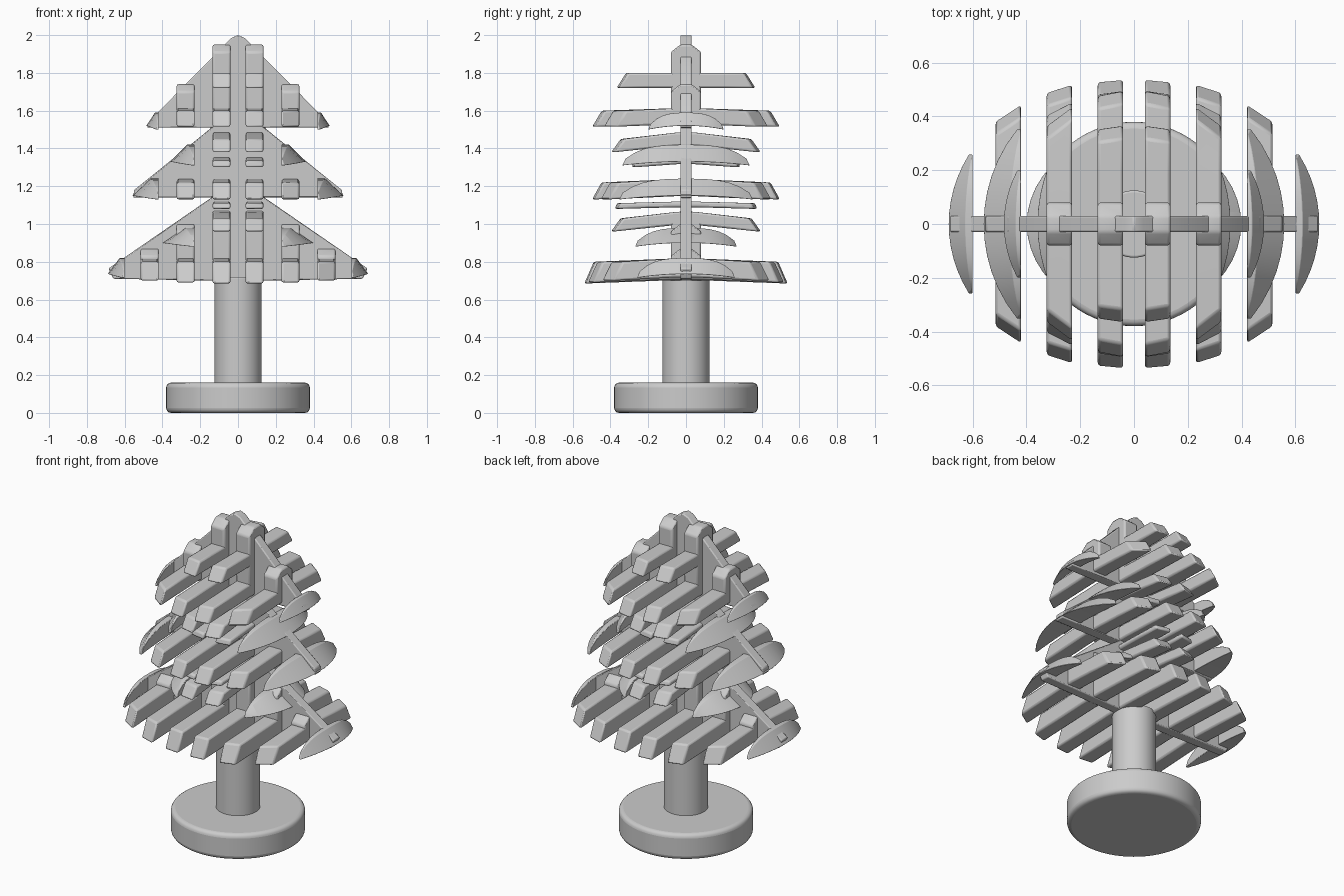
import bpy, bmesh
from math import sqrt, radians

if "Cube" in bpy.data.objects:
    bpy.data.objects.remove(bpy.data.objects["Cube"], do_unlink=True)

grey = bpy.data.materials.new("plain_grey")
grey.use_nodes = True
grey.diffuse_color = (0.6, 0.6, 0.6, 1)
grey.node_tree.nodes["Principled BSDF"].inputs["Base Color"].default_value = (0.6, 0.6, 0.6, 1)


def finish(bm, name, bevel=0.01, segments=2):
    """Turn a bmesh into a softly bevelled object."""
    bmesh.ops.recalc_face_normals(bm, faces=bm.faces)
    mesh = bpy.data.meshes.new(name)
    bm.to_mesh(mesh)
    bm.free()
    mesh.materials.append(grey)
    ob = bpy.data.objects.new(name, mesh)
    bpy.context.collection.objects.link(ob)
    if bevel:
        mod = ob.modifiers.new("soft_edges", "BEVEL")
        mod.width, mod.segments = bevel, segments
        mod.limit_method = "ANGLE"
        mod.angle_limit = radians(35)
    bpy.ops.object.select_all(action="DESELECT")
    bpy.context.view_layer.objects.active = ob
    ob.select_set(True)
    bpy.ops.object.shade_smooth_by_angle(angle=radians(40))
    return ob


def loft(name, rings, bevel=0.01):
    """Skin a row of equal-length rings and cap both ends."""
    bm = bmesh.new()
    rows = [[bm.verts.new(p) for p in ring] for ring in rings]
    n = len(rows[0])
    for a, b in zip(rows, rows[1:]):
        for i in range(n):
            j = (i + 1) % n
            bm.faces.new((a[i], a[j], b[j], b[i]))
    bm.faces.new(rows[0])
    bm.faces.new(rows[-1])
    return finish(bm, name, bevel)


def cylinder(name, radius, z0, z1, bevel):
    bm = bmesh.new()
    bmesh.ops.create_cone(bm, cap_ends=True, segments=64, radius1=radius,
                          radius2=radius, depth=z1 - z0)
    bmesh.ops.translate(bm, verts=bm.verts, vec=(0, 0, (z0 + z1) / 2))
    return finish(bm, name, bevel, 4)


def extent(x, a, b):
    """Half depth of an elliptical tier at a given x."""
    return b * sqrt(max(0, 1 - (x / a) ** 2))


def slat(name, side, x0, a, b, z0, z1, droop=0.02, slant=0.045, width=0.095):
    """Drooping bar running front to back, its ends cut by the tier ellipse."""
    x1 = x0 + width
    rings = []
    for t in (-1, -0.6, -0.15, 0.15, 0.6, 1):
        drop = droop * (1 - abs(t))
        ring = []
        for x, z, cut in ((x0, z0, 0), (x1, z0, 0), (x1, z1, slant), (x0, z1, slant)):
            ring.append((side * x, t * (extent(x, a, b) - cut), z + drop))
        rings.append(ring)
    loft(name, rings)


def leaf(name, side, x0, a, b, z0, z1, droop=0.02, steps=12):
    """Outermost lens-shaped slice of a tier."""
    reach = extent(x0 + 0.015, a, b)
    rings = []
    for i in range(steps + 1):
        t = -1 + 2 * i / steps
        outer = a * sqrt(1 - (t * reach / b) ** 2)
        drop = -droop * t * t
        top = z0 + (z1 - z0) * (1 - 0.6 * t ** 4)
        inset = 0.7 * (outer - x0)
        y = t * reach
        rings.append([(side * x0, y, z0 + drop), (side * outer, y, z0 + drop),
                      (side * (outer - inset), y * 0.95, top + drop),
                      (side * x0, y * 0.95, top + drop)])
    loft(name, rings, 0.004)


def foot(name, side, x0, z0, z1, width=0.095):
    """Upright block that joins a slat to the centre panel, tapered on top."""
    ring = lambda y, z: [(side * x, s * y, z)
                         for x, s in ((x0, -1), (x0 + width, -1), (x0 + width, 1), (x0, 1))]
    loft(name, [ring(0.08, z0), ring(0.08, z1 - 0.04), ring(0.03, z1)])


# Round base and trunk
cylinder("base", 0.38, 0, 0.16, 0.025)
cylinder("trunk", 0.125, 0.14, 0.72, 0.008)

# Flat centre panel with the three-tier outline
half = [(0.035, 1.985), (0.47, 1.545), (0.48, 1.51), (0.14, 1.51), (0.55, 1.18),
        (0.555, 1.14), (0.14, 1.14), (0.685, 0.765), (0.66, 0.71), (0.12, 0.7)]
outline = [(0, 2)] + half + [(-x, z) for x, z in reversed(half)]
loft("centre_panel", [[(x, y, z) for x, z in outline] for y in (-0.03, 0.03)], 0.006)

# Slats: x start, tier half width, tier half depth, bottom, top, droop
slats = [
    (0.04, 0.48, 0.37, 1.72, 1.80, 0.0), (0.04, 0.48, 0.50, 1.515, 1.60, 0.015),
    (0.23, 0.48, 0.50, 1.515, 1.60, 0.015),
    (0.04, 0.40, 0.40, 1.38, 1.45, 0.04), (0.04, 0.40, 0.29, 1.30, 1.335, 0.02),
    (0.04, 0.56, 0.50, 1.13, 1.22, 0.02), (0.23, 0.56, 0.50, 1.13, 1.22, 0.02),
    (0.04, 0.40, 0.38, 1.08, 1.11, 0.01), (0.04, 0.45, 0.40, 0.96, 1.03, 0.04),
    (0.04, 0.72, 0.54, 0.685, 0.80, 0.02), (0.23, 0.72, 0.55, 0.69, 0.80, 0.02),
    (0.42, 0.72, 0.55, 0.70, 0.80, 0.02),
]
# Leaves: x start, tier half width, tier half depth, bottom, top
leaves = [
    (0.42, 0.485, 0.45, 1.52, 1.59), (0.23, 0.36, 0.46, 1.33, 1.42),
    (0.42, 0.56, 0.56, 1.15, 1.24), (0.23, 0.40, 0.34, 0.90, 0.98),
    (0.60, 0.69, 0.57, 0.735, 0.82),
]
# Feet: x start, bottom, top
feet = [(0.04, 1.53, 1.95), (0.23, 1.53, 1.74), (0.04, 0.72, 1.07),
        (0.23, 0.72, 1.00), (0.42, 0.72, 0.87)]

for side, label in ((1, "left"), (-1, "right")):
    for i, (x0, a, b, z0, z1, droop) in enumerate(slats):
        slat(f"branch_slat_{label}_{i + 1}", side, x0, a, b, z0, z1, droop,
             0.05 if z1 - z0 > 0.05 else 0.01)
    for i, spec in enumerate(leaves):
        leaf(f"branch_leaf_{label}_{i + 1}", side, *spec)
    for i, spec in enumerate(feet):
        foot(f"branch_foot_{label}_{i + 1}", side, *spec)
